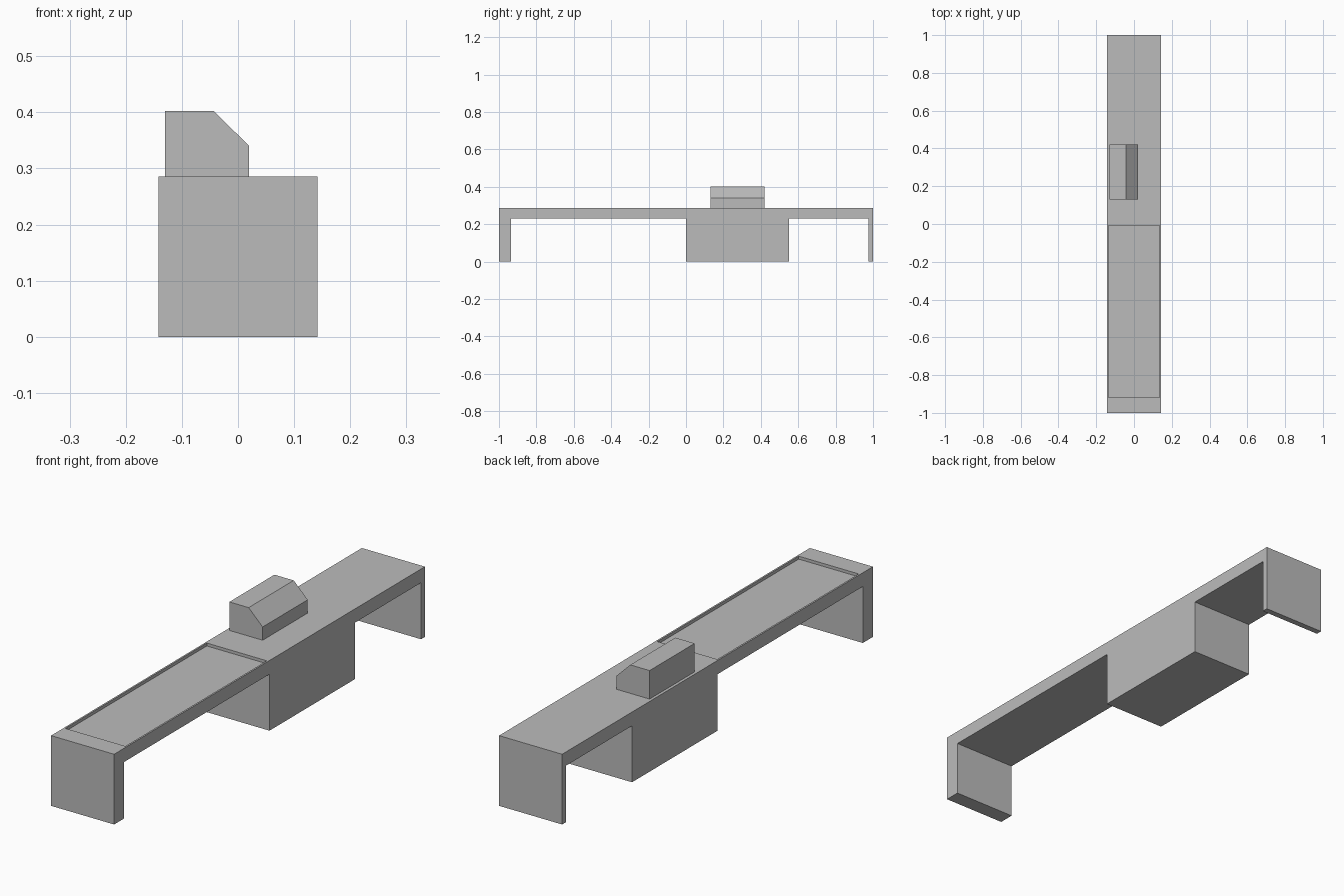
import bpy
import bmesh
from mathutils import Vector

if "Cube" in bpy.data.objects:
    bpy.data.objects.remove(bpy.data.objects["Cube"], do_unlink=True)

GREY = (0.5, 0.5, 0.5, 1)
grey = bpy.data.materials.new("plain grey")
grey.use_nodes = True
grey.diffuse_color = GREY
grey.node_tree.nodes["Principled BSDF"].inputs["Base Color"].default_value = GREY


def extrude_profile(name, outline, offset):
    """Solid made by sweeping a closed planar outline along an offset."""
    bm = bmesh.new()
    face = bm.faces.new([bm.verts.new(p) for p in outline])
    swept = bmesh.ops.extrude_face_region(bm, geom=[face], use_keep_orig=True)
    moved = [v for v in swept["geom"] if isinstance(v, bmesh.types.BMVert)]
    bmesh.ops.translate(bm, verts=moved, vec=Vector(offset))
    bmesh.ops.recalc_face_normals(bm, faces=bm.faces)
    mesh = bpy.data.meshes.new(name)
    bm.to_mesh(mesh)
    bm.free()
    mesh.materials.append(grey)
    obj = bpy.data.objects.new(name, mesh)
    bpy.context.collection.objects.link(obj)
    return obj


HALF_WIDTH = 0.142
TOP = 0.286
UNDERSIDE = 0.23

# Long deck with end supports and a central block, as one side profile
side = [(-1, 0), (-0.935, 0), (-0.935, UNDERSIDE), (0, UNDERSIDE),
        (0, 0), (0.55, 0), (0.55, UNDERSIDE), (0.975, UNDERSIDE),
        (0.975, 0), (1, 0), (1, TOP), (-1, TOP)]
deck = extrude_profile("deck_with_supports",
                       [(-HALF_WIDTH, y, z) for y, z in side],
                       (2 * HALF_WIDTH, 0, 0))

# Shallow recess in the front half of the deck top
RECESS_X, FRONT, BACK, DEPTH = 0.135, -0.918, -0.008, 0.012
floor = TOP - DEPTH
cutter = extrude_profile("recess_cutter",
                         [(-RECESS_X, FRONT, floor), (RECESS_X, FRONT, floor),
                          (RECESS_X, BACK, floor), (-RECESS_X, BACK, floor)],
                         (0, 0, 0.1))
cutter.hide_render = True
cutter.hide_viewport = True
recess = deck.modifiers.new("recess", "BOOLEAN")
recess.operation = "DIFFERENCE"
recess.solver = "EXACT"
recess.object = cutter

# Cabin on the right of the deck, with one sloped upper edge
cabin = [(-0.13, TOP), (0.02, TOP), (0.02, 0.34), (-0.043, 0.402), (-0.13, 0.402)]
extrude_profile("cabin", [(x, 0.13, z) for x, z in cabin], (0, 0.29, 0))
